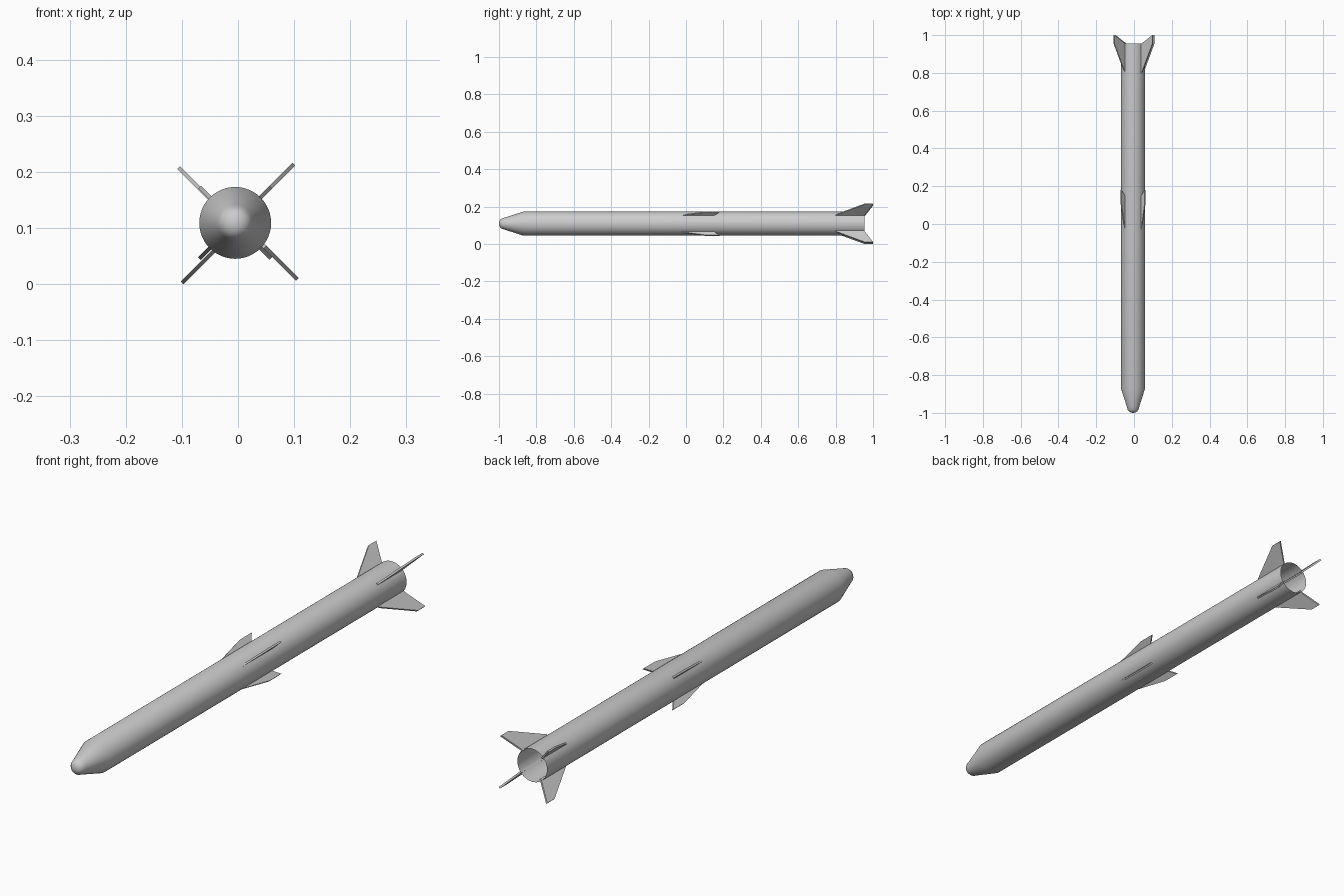
import bpy, bmesh, math
from mathutils import Vector

if "Cube" in bpy.data.objects:
    bpy.data.objects.remove(bpy.data.objects["Cube"])

BODY = Vector((-0.005, 0, 0.109))     # axis of the tube
TAIL = Vector((0, 0, 0.108))          # centre of the tail fin cross


def finish(name, bm, angle=30):
    bmesh.ops.recalc_face_normals(bm, faces=bm.faces)
    mesh = bpy.data.meshes.new(name)
    bm.to_mesh(mesh)
    bm.free()
    ob = bpy.data.objects.new(name, mesh)
    bpy.context.collection.objects.link(ob)
    bpy.ops.object.select_all(action='DESELECT')
    bpy.context.view_layer.objects.active = ob
    ob.select_set(True)
    bpy.ops.object.shade_smooth_by_angle(angle=math.radians(angle))
    return ob


def lathe(name, profile, steps=48):
    """Spin (radius, y) points round the y axis."""
    bm = bmesh.new()
    verts = [bm.verts.new((r, y, 0)) for r, y in profile]
    edges = [bm.edges.new(p) for p in zip(verts, verts[1:])]
    bmesh.ops.spin(bm, geom=verts + edges, cent=(0, 0, 0), axis=(0, 1, 0),
                   angle=math.tau, steps=steps)
    bmesh.ops.remove_doubles(bm, verts=bm.verts, dist=1e-5)
    ob = finish(name, bm, 25)
    ob.location = BODY
    return ob


def fin(name, outline, centre, index, offset, thickness=0.007):
    """Flat plate from (radius, y) points, set on a diagonal."""
    a = math.radians(45 + 90 * index)
    out = Vector((math.cos(a), 0, math.sin(a)))
    side = Vector((-math.sin(a), 0, math.cos(a)))
    bm = bmesh.new()
    rings = []
    for s in (-thickness / 2, thickness / 2):
        rings.append([bm.verts.new(centre + out * r + side * (offset + s) + Vector((0, y, 0)))
                      for r, y in outline])
    bm.faces.new(rings[0])
    bm.faces.new(rings[1])
    n = len(outline)
    for i in range(n):
        j = (i + 1) % n
        bm.faces.new((rings[0][i], rings[0][j], rings[1][j], rings[1][i]))
    return finish(name, bm)


# Tube with conical, rounded nose and open tail
lathe("body", [(0, -1.0), (0.012, -0.998), (0.021, -0.993), (0.028, -0.984),
               (0.032, -0.97), (0.064, -0.87), (0.064, 0.955)])

# Four swept wings at mid length and four tail fins
WING = [(0.058, -0.03), (0.064, -0.03), (0.09, 0.11), (0.09, 0.18), (0.064, 0.15), (0.058, 0.15)]
TAIL_FIN = [(0.058, 0.80), (0.064, 0.80), (0.145, 0.955), (0.145, 1.0), (0.064, 0.955), (0.058, 0.955)]
for i in range(4):
    fin(f"mid_wing_{i + 1}", WING, BODY, i, 0)
    fin(f"tail_fin_{i + 1}", TAIL_FIN, TAIL, i, 0.0045)
